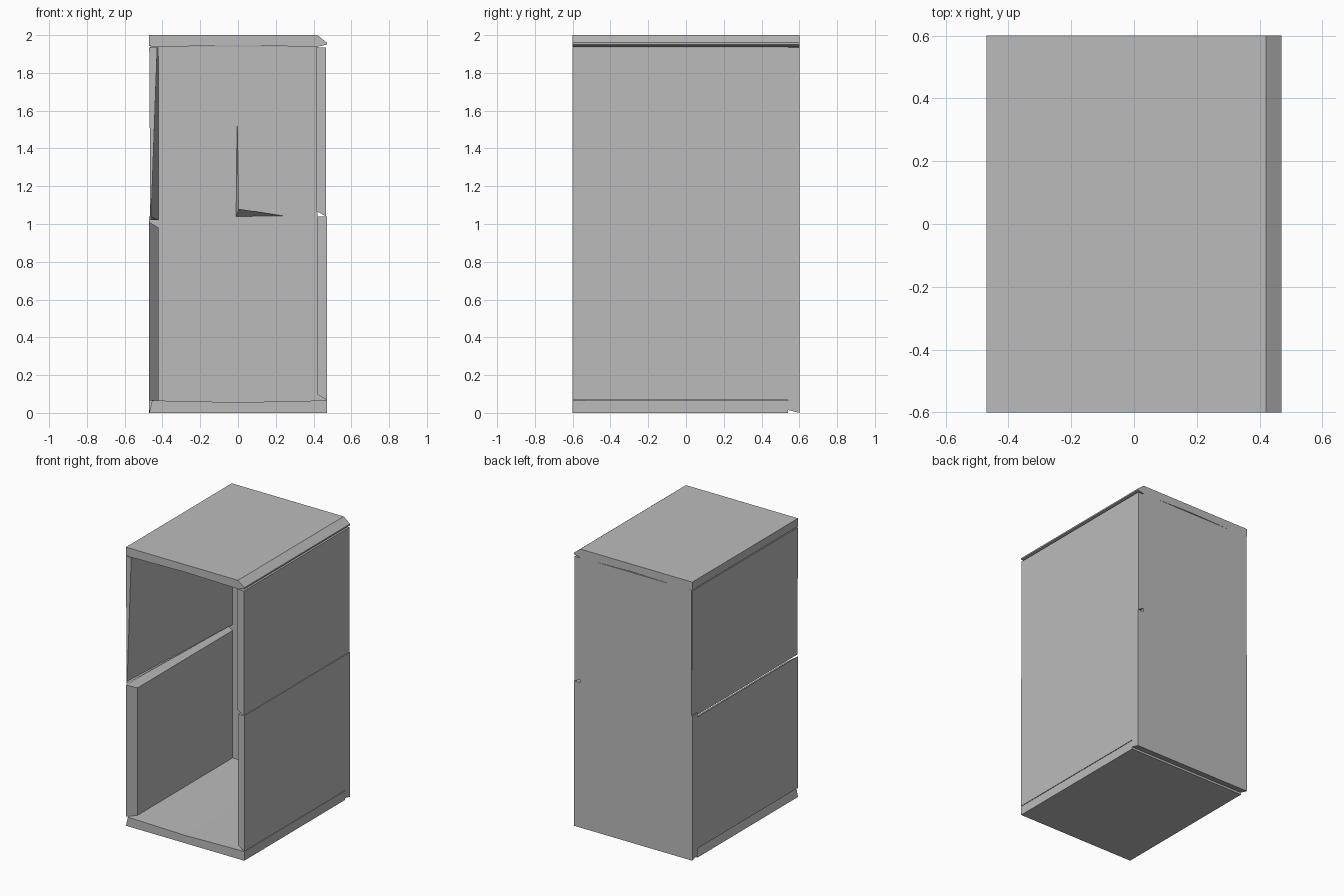
import bpy, bmesh
from mathutils import Vector

if "Cube" in bpy.data.objects:
    bpy.data.objects.remove(bpy.data.objects["Cube"])

grey = bpy.data.materials.new("plain_grey")
grey.use_nodes = True
grey.diffuse_color = (0.5, 0.5, 0.5, 1)
grey.node_tree.nodes["Principled BSDF"].inputs["Base Color"].default_value = (0.5, 0.5, 0.5, 1)


def panel(name, profile, axis, lo, hi, shifts=()):
    """Extrude a profile along y or z; shifts move single corners (index, end, offset)."""
    bm = bmesh.new()
    ends = []
    for t in (lo, hi):
        pts = [(u, t, v) if axis == "y" else (u, v, t) for u, v in profile]
        ends.append([bm.verts.new(p) for p in pts])
    n = len(profile)
    for ring in ends:
        bm.faces.new(ring)
    for i in range(n):
        j = (i + 1) % n
        bm.faces.new((ends[0][i], ends[0][j], ends[1][j], ends[1][i]))
    for index, end, offset in shifts:
        ends[end][index].co += Vector(offset)
    bmesh.ops.recalc_face_normals(bm, faces=bm.faces)
    mesh = bpy.data.meshes.new(name)
    bm.to_mesh(mesh)
    bm.free()
    mesh.materials.append(grey)
    obj = bpy.data.objects.new(name, mesh)
    bpy.context.collection.objects.link(obj)
    return obj


def rect(x0, x1, y0, y1):
    return [(x0, y0), (x1, y0), (x1, y1), (x0, y1)]


W, D, T = 0.47, 0.6, 0.05          # half width, half depth, board thickness
I, B = W - T, D - 0.06             # inner side face, inner back face

# Top board with bevelled right-hand edge and a slightly bowed underside
panel("top_board", [(-W, 2), (I, 2), (W, 1.96), (W, 1.95), (I, 1.938),
                    (0, 1.946), (-I, 1.938), (-W, 1.942)], "y", -D, D)

# Bottom board, slightly dished
panel("bottom_board", [(-W, 0), (W, 0), (W, 0.065), (I, 0.065),
                       (0, 0.056), (-I, 0.065), (-W + 0.015, 0.065)], "y", -D, B)

# Back boards: the lower one overlaps the side walls, the upper sits between them
panel("lower_back", rect(-W, W, B, D), "z", 0, 1.04,
      [(0, 0, (0, 0, 0.015)), (1, 0, (0, 0, 0.015))])
panel("upper_back", rect(-W + 0.005, I, B, D), "z", 1.04, 1.94)

# Right-hand wall seen from the front
panel("lower_left_wall", rect(I, W, -D, B), "z", 0.068, 1.04,
      [(0, 0, (0, 0, 0.03)), (3, 0, (0, 0, 0.03))])
panel("upper_left_wall", rect(I - 0.008, W - 0.004, -D, D), "z", 1.04, 1.935,
      [(0, 0, (0, 0, 0.03)), (3, 0, (0, 0, 0.03))])

# Opposite wall: mitred lower half, and an upper half tapering thin at its front foot
panel("lower_right_wall", [(-W, -D), (-I, -B), (-I, B), (-W, B)], "z", 0.065, 1.01,
      [(1, 1, (0, 0, -0.03)), (2, 1, (0, 0, -0.03))])
panel("upper_right_wall", rect(-W, -I, -D, D - 0.005), "z", 1.02, 1.935,
      [(0, 0, (0.006, 0, 0)), (1, 0, (-0.04, 0, 0.02)),
       (1, 1, (-0.008, 0, 0)), (3, 0, (0.006, 0, 0))])

# Thin tilted splinters on the inner face of the back board
panel("level_splinter", [(-0.01, 1.04), (0.24, 1.043), (0.005, 1.08)], "y", B - 0.002, B + 0.01,
      [(2, 0, (0, -0.05, 0))])
panel("upright_splinter", [(-0.01, 1.04), (0.005, 1.08), (-0.005, 1.57)], "y", B - 0.002, B + 0.01,
      [(1, 0, (0, -0.05, 0))])
